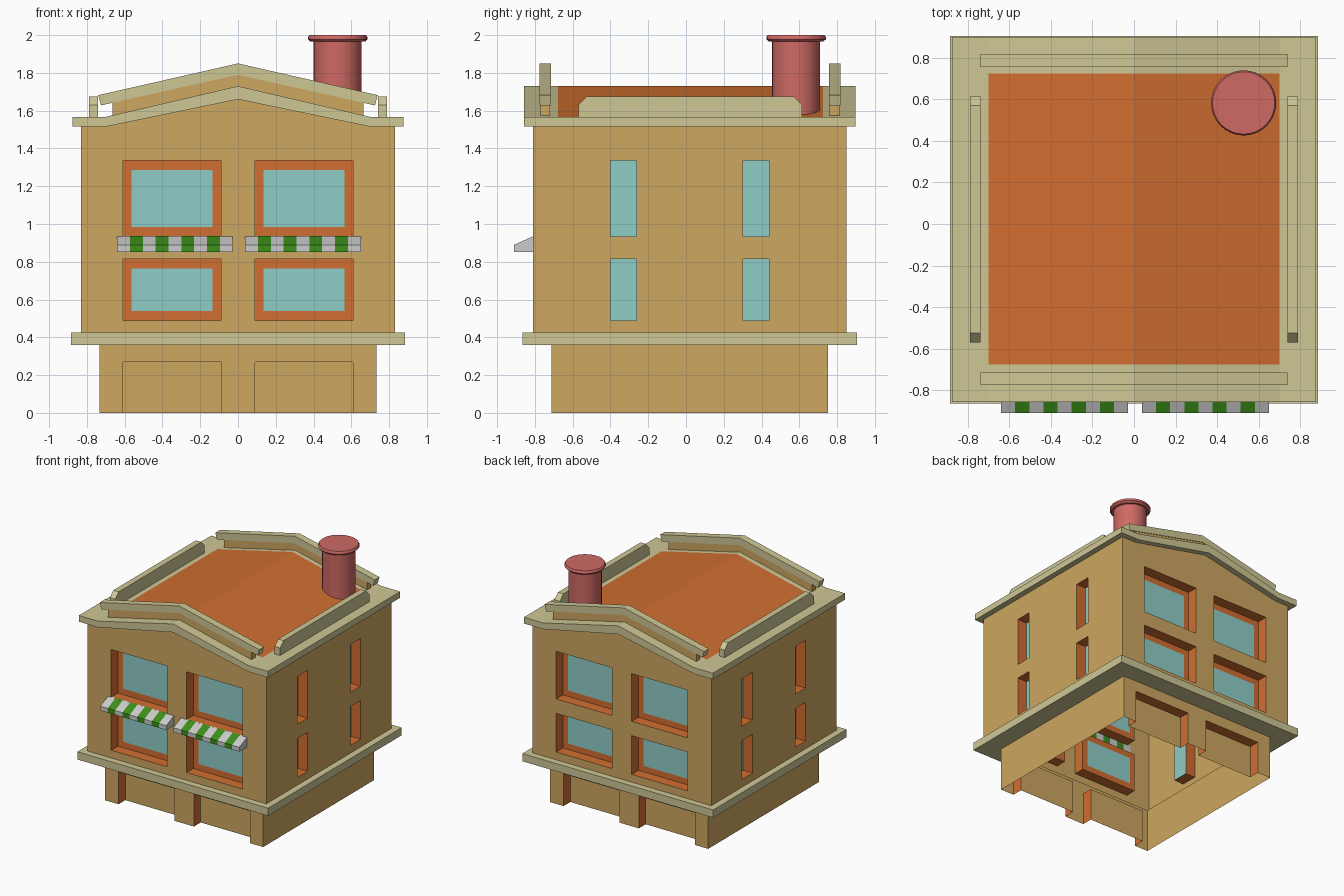
import bpy, bmesh, math
from mathutils import Matrix, Vector

if "Cube" in bpy.data.objects:
    bpy.data.objects.remove(bpy.data.objects["Cube"])

Y0 = 0.02  # centre of the building in y (awnings stick out at the front)


def mat(name, srgb):
    m = bpy.data.materials.new(name)
    m.diffuse_color = [(c / 255) ** 2.2 for c in srgb] + [1]
    m.use_nodes = True
    m.node_tree.nodes["Principled BSDF"].inputs["Base Color"].default_value = m.diffuse_color
    return m


TAN = mat("tan_wall", (204, 166, 97))
CREAM = mat("cream_trim", (205, 198, 148))
ORANGE = mat("orange_trim", (208, 110, 52))
GLASS = mat("glass", (142, 204, 198))
GREEN = mat("green_stripe", (62, 142, 32))
RED = mat("chimney_red", (205, 105, 100))


def finish(bm, name, mats):
    me = bpy.data.meshes.new(name)
    bm.to_mesh(me)
    bm.free()
    ob = bpy.data.objects.new(name, me)
    bpy.context.collection.objects.link(ob)
    for m in mats:
        me.materials.append(m)
    return ob


def prism(name, pts, axis, lo, hi, m):
    """Extrude a profile: (x, z) along y or (y, z) along x."""
    bm = bmesh.new()
    ring = lambda t: [bm.verts.new((p, t, z) if axis == 'y' else (t, p, z)) for p, z in pts]
    a, b = ring(lo), ring(hi)
    bm.faces.new(a)
    bm.faces.new(b[::-1])
    n = len(pts)
    for i in range(n):
        bm.faces.new((a[i], b[i], b[(i + 1) % n], a[(i + 1) % n]))
    bmesh.ops.recalc_face_normals(bm, faces=bm.faces)
    return finish(bm, name, [m] if m else [])


def wall(name, k, half, us, zs, holes, top=None, frame=(0, 0), glass=2, depth=0.09):
    """Wall panel on side k with recessed openings (u0, u1, z0, z1)."""
    bm = bmesh.new()
    rot = Matrix.Rotation(math.radians(90 * k), 3, 'Z')

    def quad(pts, mi):
        vs = [bm.verts.new(rot @ Vector((u, d - half, z)) + Vector((0, Y0, 0))) for u, z, d in pts]
        bm.faces.new(vs).material_index = mi

    for u0, u1 in zip(us, us[1:]):
        for z0, z1 in zip(zs, zs[1:]):
            uc, zc = (u0 + u1) / 2, (z0 + z1) / 2
            if any(h[0] < uc < h[1] and h[2] < zc < h[3] for h in holes):
                continue
            za, zb = (top(u0), top(u1)) if top and z1 == zs[-1] else (z1, z1)
            quad([(u0, z0, 0), (u1, z0, 0), (u1, zb, 0), (u0, za, 0)], 0)
    for u0, u1, z0, z1 in holes:
        fu, fz = frame
        out = [(u0, z0), (u1, z0), (u1, z1), (u0, z1)]
        inn = [(u0 + fu, z0 + fz), (u1 - fu, z0 + fz), (u1 - fu, z1 - fz), (u0 + fu, z1 - fz)]
        for i in range(4):
            a, b, c, d = out[i], out[(i + 1) % 4], inn[(i + 1) % 4], inn[i]
            if not a[1] == b[1] == 0:  # doorways stay open at the ground
                quad([(*a, 0), (*b, 0), (*b, depth), (*a, depth)], 1)
            if fu:
                quad([(*a, depth), (*b, depth), (*c, depth), (*d, depth)], 1)
        quad([(*p, depth) for p in inn], glass)
    bmesh.ops.remove_doubles(bm, verts=bm.verts, dist=1e-5)
    finish(bm, name, [TAN, ORANGE, GLASS])


# Walls of both storeys, all four sides
W, B = 0.83, 0.733
rows = [(0.49, 0.815), (0.935, 1.335)]
zs = [0.425, 0.49, 0.815, 0.935, 1.335, 1.515]
gable = lambda u: 1.515 + max(0, 0.7 - abs(u)) * 0.145 / 0.7
wide = [(-0.61, -0.09), (0.09, 0.61)]
slim = [(-0.42, -0.283), (0.283, 0.42)]
for k, side in enumerate(("front", "right", "back", "left")):
    if k % 2 == 0:
        us = [-0.7, -0.61, -0.09, 0, 0.09, 0.61, 0.7]
        wall(side + "_wall", k, W, [-W] + us + [W], zs,
             [(*u, *z) for u in wide for z in rows], gable, (0.046, 0.05))
        wall(side + "_base", k, B, [-B] + us[1:-1] + [B], [0, 0.27, 0.36],
             [(*u, 0, 0.27) for u in wide], glass=0)
    else:
        wall(side + "_wall", k, W, [-W, -0.42, -0.283, 0.283, 0.42, W], zs,
             [(*u, *z) for u in slim for z in rows])
        wall(side + "_base", k, B, [-B, B], [0, 0.36], [])

# Ledge around the building between base and walls
bm = bmesh.new()
prof = [(B, 0.36), (0.885, 0.36), (0.885, 0.425), (W, 0.425)]
loops = [[bm.verts.new((sx * r, sy * r + Y0, z)) for sx, sy in ((-1, -1), (1, -1), (1, 1), (-1, 1))]
         for r, z in prof]
for p, q in zip(loops, loops[1:]):
    for i in range(4):
        j = (i + 1) % 4
        bm.faces.new((p[i], p[j], q[j], q[i]))
finish(bm, "ledge", [CREAM])

# Roof slab with an orange field set into its top
bm = bmesh.new()
R = 0.877
xs = [(-R, 1.515, 1.567), (-0.7, 1.515, 1.567), (0, 1.66, 1.73), (0.7, 1.515, 1.567), (R, 1.515, 1.567)]
ys = [Y0 - R, -0.677, 0.724, Y0 + R]
low = [[bm.verts.new((x, y, zb)) for y in ys] for x, zb, zt in xs]
upp = [[bm.verts.new((x, y, zt)) for y in ys] for x, zb, zt in xs]
for i in range(4):
    for j in range(3):
        f = bm.faces.new((upp[i][j], upp[i + 1][j], upp[i + 1][j + 1], upp[i][j + 1]))
        f.material_index = int(i in (1, 2) and j == 1)
        bm.faces.new((low[i][j], low[i][j + 1], low[i + 1][j + 1], low[i + 1][j]))
    for j in (0, 3):
        bm.faces.new((low[i][j], low[i + 1][j], upp[i + 1][j], upp[i][j]))
for i in (0, 4):
    for j in range(3):
        bm.faces.new((low[i][j], low[i][j + 1], upp[i][j + 1], upp[i][j]))
bmesh.ops.recalc_face_normals(bm, faces=bm.faces)
finish(bm, "roof", [CREAM, ORANGE])

# Gabled parapets: tan panel with a cream rail on top, front and back
rail = [(-0.725, 1.628), (0, 1.79), (0.725, 1.628), (0.74, 1.682), (0, 1.85), (-0.74, 1.682)]
panel = [(-0.665, 1.567), (0, 1.71), (0.665, 1.567), (0.665, 1.65), (0, 1.8), (-0.665, 1.65)]
for side, y in (("front", -0.745), ("back", 0.787)):
    prism(side + "_parapet_rail", rail, 'y', y - 0.031, y + 0.031, CREAM)
    prism(side + "_parapet_panel", panel, 'y', y - 0.026, y + 0.026, TAN)

# Low side parapets with chamfered ends
curb = [(-0.57, 1.56), (-0.57, 1.63), (-0.525, 1.675), (0.57, 1.675), (0.615, 1.63), (0.615, 1.56)]
for side, s in (("left", -1), ("right", 1)):
    prism(side + "_parapet", curb, 'x', s * 0.765 - 0.025, s * 0.765 + 0.025, CREAM)

# Striped awnings over the lower front windows
awning = [(-0.805, 0.937), (-0.91, 0.89), (-0.91, 0.853), (-0.805, 0.853)]
for side, x0 in (("left", -0.64), ("right", 0.038)):
    w = 0.612 / 9
    for i in range(9):
        prism(f"{side}_awning_stripe_{i + 1}", awning, 'x', x0 + i * w, x0 + (i + 1) * w,
              GREEN if i % 2 else None)

# Round chimney with a flared cap
bm = bmesh.new()
prof = [(0.127, 1.57), (0.127, 1.965), (0.143, 1.965), (0.157, 1.978), (0.157, 1.99), (0.15, 2.0), (0, 2.0)]
vs = [bm.verts.new((0.528 + r, 0.583, z)) for r, z in prof]
es = [bm.edges.new(p) for p in zip(vs, vs[1:])]
bmesh.ops.spin(bm, geom=vs + es, cent=(0.528, 0.583, 0), axis=(0, 0, 1), angle=math.tau, steps=32)
bmesh.ops.remove_doubles(bm, verts=bm.verts, dist=1e-4)
bmesh.ops.recalc_face_normals(bm, faces=bm.faces)
chimney = finish(bm, "chimney", [RED])
bpy.context.view_layer.objects.active = chimney
chimney.select_set(True)
bpy.ops.object.shade_smooth_by_angle(angle=math.radians(40))
